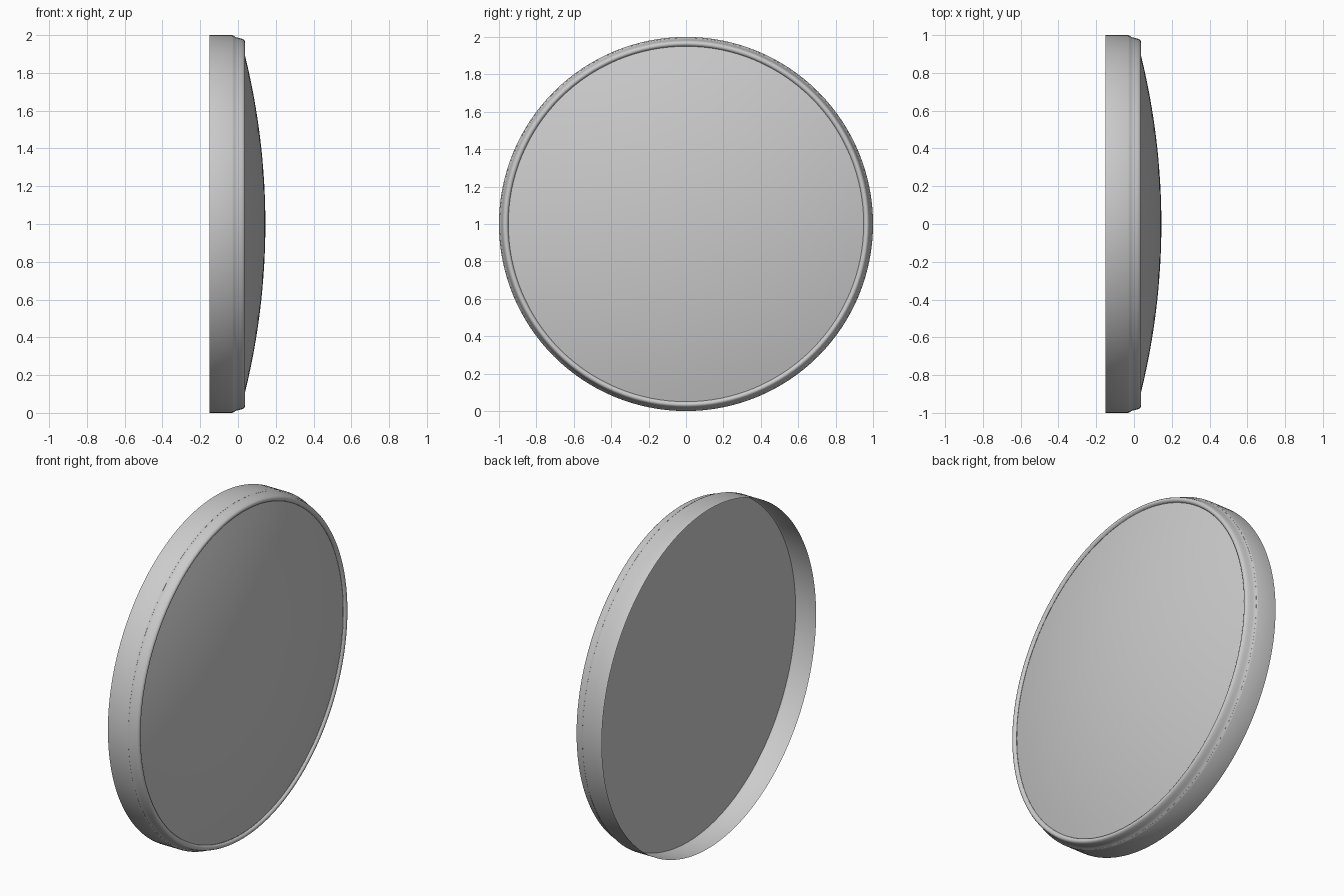
import bpy, bmesh, math

if "Cube" in bpy.data.objects:
    bpy.data.objects.remove(bpy.data.objects["Cube"])

SEGMENTS = 128
CENTRE_Z = 1.0


def lathe(name, profile, angle=30):
    """Revolve (x, radius) points round the x axis through z = 1."""
    bm = bmesh.new()
    rings = []
    for x, r in profile:
        if r < 1e-6:
            rings.append([bm.verts.new((x, 0, CENTRE_Z))])
            continue
        rings.append([bm.verts.new((x, r * math.cos(a), CENTRE_Z + r * math.sin(a)))
                      for a in (2 * math.pi * i / SEGMENTS for i in range(SEGMENTS))])
    for a, b in zip(rings, rings[1:]):
        for i in range(SEGMENTS):
            j = (i + 1) % SEGMENTS
            if len(b) == 1:
                bm.faces.new((a[i], a[j], b[0]))
            else:
                bm.faces.new((a[i], a[j], b[j], b[i]))
    mesh = bpy.data.meshes.new(name)
    bm.to_mesh(mesh)
    bm.free()
    obj = bpy.data.objects.new(name, mesh)
    bpy.context.collection.objects.link(obj)
    bpy.context.view_layer.objects.active = obj
    obj.select_set(True)
    bpy.ops.object.shade_smooth_by_angle(angle=math.radians(angle))
    obj.select_set(False)
    return obj


# Thin outer wall, stepped shoulder and rounded front lip
lathe("rim", [(-0.15, 1.0), (-0.03, 1.0), (-0.022, 0.996), (-0.014, 0.990),
              (-0.004, 0.987), (0.012, 0.983), (0.026, 0.979), (0.033, 0.974),
              (0.036, 0.967), (0.035, 0.960), (0.031, 0.954), (0.023, 0.95)], 40)

# Shallow domed front lens, a cap of a large sphere
R, EDGE, APEX = 3.74, 0.95, 0.145
half = math.asin(EDGE / R)
steps = 14
lathe("domed_lens", [(APEX - R + R * math.cos(half * (1 - k / steps)),
                      R * math.sin(half * (1 - k / steps))) for k in range(steps + 1)])

# Flat panel closing the recess at the back
lathe("back_panel", [(-0.02, 0.995), (-0.02, 0.0)])
bpy.data.objects["back_panel"].data.flip_normals()
